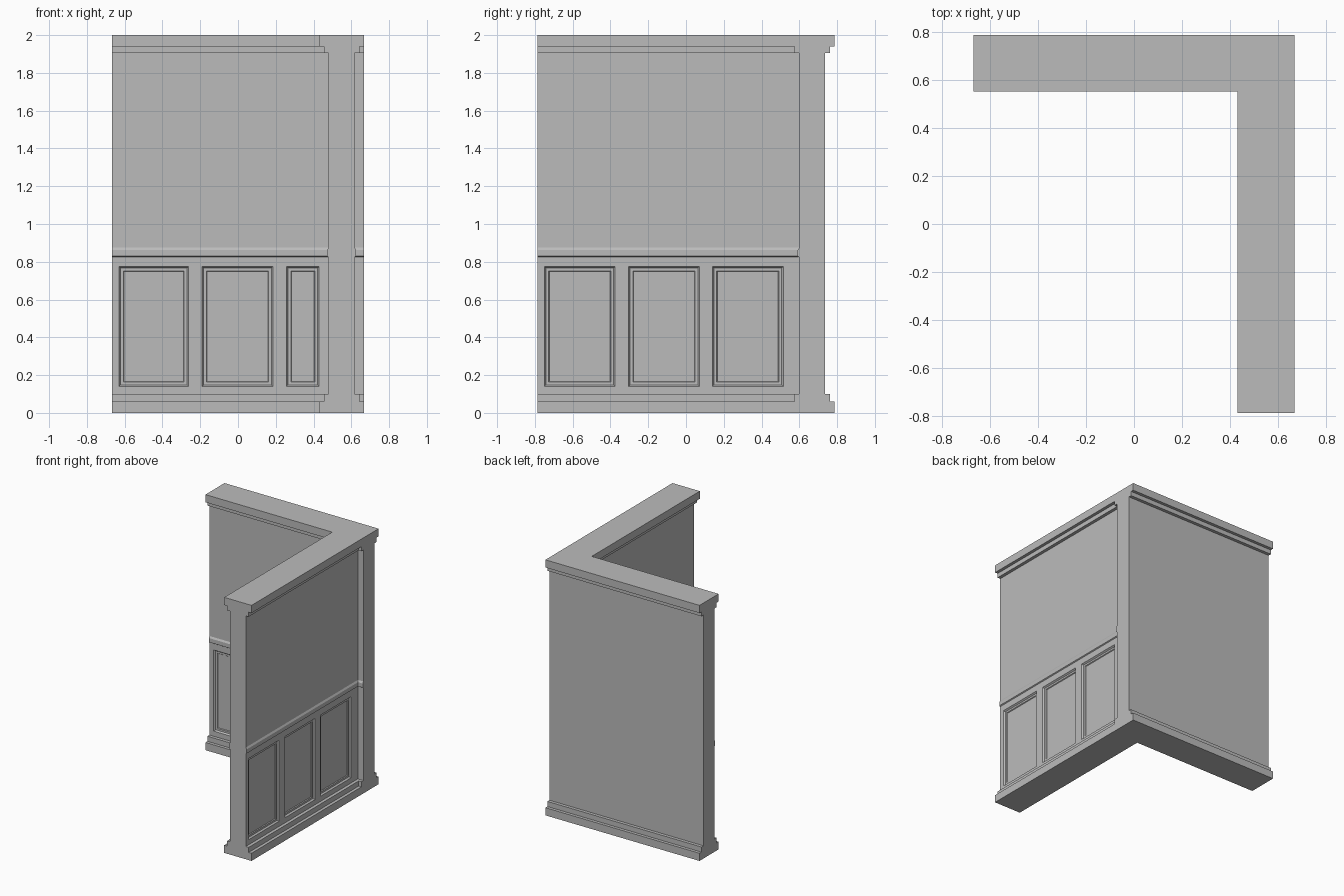
import bpy
import bmesh
from mathutils import Vector

cube = bpy.data.objects.get("Cube")
if cube:
    bpy.data.objects.remove(cube, do_unlink=True)

GREY = (0.5, 0.5, 0.5, 1.0)
plaster = bpy.data.materials.new("plain grey")
plaster.use_nodes = True
plaster.diffuse_color = GREY
plaster.node_tree.nodes["Principled BSDF"].inputs["Base Color"].default_value = GREY

# Half thicknesses: wall face, inner moulding step, outer moulding step, chair rail
CORE, STEP, LIP, RAIL = 0.069, 0.094, 0.118, 0.077
PANEL_BOTTOM, PANEL_TOP = 0.14, 0.775


def half_profile(panelled):
    """Outline of one wall side from floor to top: (thickness, height)."""
    base = [(LIP, 0), (LIP, 0.06), (STEP, 0.06), (STEP, 0.1), (CORE, 0.1)]
    middle = [(CORE, PANEL_BOTTOM), (CORE, PANEL_TOP), (CORE, 0.825),
              (RAIL, 0.83), (RAIL, 0.862), (CORE, 0.875)]
    top = [(CORE, 1.905), (STEP, 1.905), (STEP, 1.94), (LIP, 1.94), (LIP, 2)]
    return base + (middle if panelled else []) + top


def make_wall(name, start, end, panels, sides, place):
    """Sweep the wall profile along its length, then sink the panels.
    place(along, across, z) gives the final position."""
    outline = [(d, z) for d, z in half_profile(1 in sides)]
    outline += [(-d, z) for d, z in reversed(half_profile(-1 in sides))]
    stations = [start] + [s for p in panels for s in p] + [end]
    bm = bmesh.new()
    rings = [[bm.verts.new(place(s, d, z)) for d, z in outline] for s in stations]
    n = len(outline)
    panel_faces = []
    for k in range(len(stations) - 1):
        a, b = rings[k], rings[k + 1]
        for i in range(n):
            j = (i + 1) % n
            face = bm.faces.new((a[i], a[j], b[j], b[i]))
            heights = sorted((outline[i][1], outline[j][1]))
            if k % 2 == 1 and heights == [PANEL_BOTTOM, PANEL_TOP]:
                panel_faces.append(face)
    bm.faces.new(rings[0])
    bm.faces.new(list(reversed(rings[-1])))
    bmesh.ops.recalc_face_normals(bm, faces=bm.faces[:])

    # Sloped border, flat frame, then a narrow step to the panel field
    for width, depth in ((0.012, -0.012), (0.02, 0), (0.006, -0.006)):
        bmesh.ops.inset_individual(bm, faces=panel_faces, thickness=width, depth=depth)

    mesh = bpy.data.meshes.new(name)
    bm.to_mesh(mesh)
    bm.free()
    mesh.materials.append(plaster)
    obj = bpy.data.objects.new(name, mesh)
    bpy.context.collection.objects.link(obj)
    return obj


# Back wall, panelled on its front only
make_wall("back_wall", -0.667, 0.667,
          [(-0.63, -0.262), (-0.19, 0.185), (0.257, 0.43)], (-1,),
          lambda s, d, z: Vector((s, 0.668 + d, z)))

# Side wall, panelled on both faces
make_wall("side_wall", -0.786, 0.6,
          [(y, y + 0.375) for y in (-0.75, -0.304, 0.14)], (-1, 1),
          lambda s, d, z: Vector((0.549 + d, s, z)))
